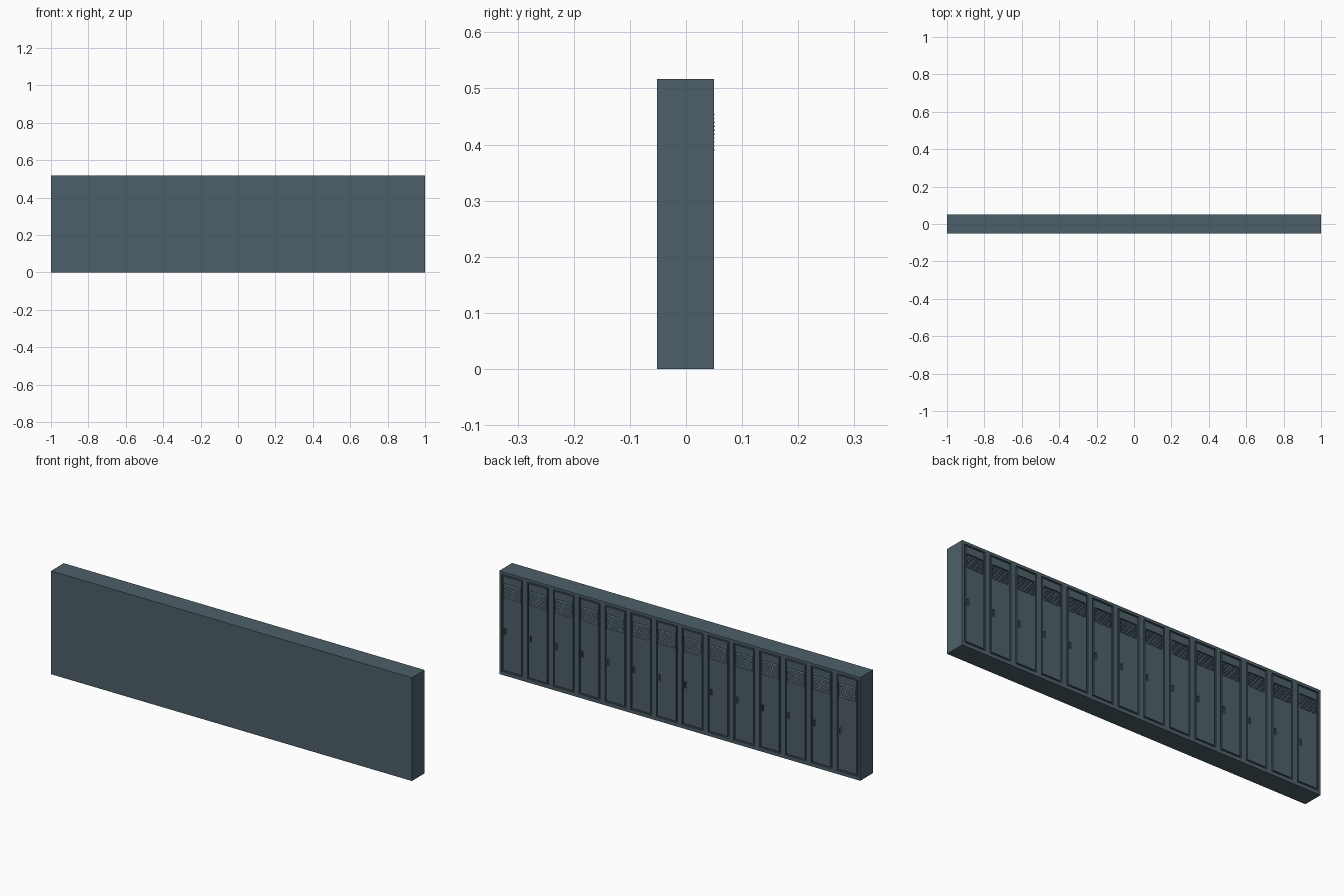
import bpy, bmesh

if "Cube" in bpy.data.objects:
    bpy.data.objects.remove(bpy.data.objects["Cube"])

N = 14
PITCH = 2 / N
H = 0.517
BACK, BED, FACE, LIP = -0.052, 0.043, 0.0495, 0.052

paint = bpy.data.materials.new("slate_paint")
paint.diffuse_color = (0.075, 0.118, 0.143, 1)
paint.use_nodes = True
paint.node_tree.nodes["Principled BSDF"].inputs["Base Color"].default_value = paint.diffuse_color


def finish(name, bm):
    bmesh.ops.recalc_face_normals(bm, faces=bm.faces)
    me = bpy.data.meshes.new(name)
    bm.to_mesh(me)
    bm.free()
    ob = bpy.data.objects.new(name, me)
    me.materials.append(paint)
    bpy.context.collection.objects.link(ob)
    return ob


def plate(name, outer, holes, y0, y1):
    """Upright plate with rectangular holes; rectangles are (x0, x1, z0, z1)."""
    rects = [outer] + holes
    xs = sorted({x for r in rects for x in r[:2]})
    zs = sorted({z for r in rects for z in r[2:]})
    bm = bmesh.new()
    v = [[bm.verts.new((x, y0, z)) for z in zs] for x in xs]
    for i in range(len(xs) - 1):
        for j in range(len(zs) - 1):
            cx, cz = (xs[i] + xs[i + 1]) / 2, (zs[j] + zs[j + 1]) / 2
            if not any(a < cx < b and c < cz < d for a, b, c, d in holes):
                bm.faces.new((v[i][j], v[i + 1][j], v[i + 1][j + 1], v[i][j + 1]))
    ext = bmesh.ops.extrude_face_region(bm, geom=bm.faces[:], use_keep_orig=True)
    moved = [g for g in ext["geom"] if isinstance(g, bmesh.types.BMVert)]
    bmesh.ops.translate(bm, verts=moved, vec=(0, y1 - y0, 0))
    return finish(name, bm)


def repeat(ob, count, offset):
    m = ob.modifiers.new("repeat", 'ARRAY')
    m.count = count
    m.use_relative_offset = False
    m.use_constant_offset = True
    m.constant_offset_displace = offset


# Cabinet body behind the doors
plate("cabinet_body", (-1, 1, 0, H), [], BACK, BED)

# Front frame with one opening per locker
centres = [-1 + PITCH * (i + 0.5) for i in range(N)]
plate("front_frame", (-1, 1, 0, H),
      [(c - 0.058, c + 0.058, 0.018, 0.503) for c in centres], BED, FACE)

# Doors, each with a vent opening and a latch recess
c = centres[0]
vent = (c - 0.045, c + 0.045, 0.390, 0.460)
latch = (c + 0.035, c + 0.044, 0.205, 0.237)
door = plate("locker_doors", (c - 0.051, c + 0.051, 0.025, 0.496),
             [vent, latch], BED, FACE)
repeat(door, N, (PITCH, 0, 0))

# Slanted louvre slats: sloped top face, open shadow below
step = 0.007
profile = [(BED + 0.001, 0.460), (LIP, 0.4532), (LIP, 0.4520), (BED + 0.001, 0.4585)]
bm = bmesh.new()
ends = [[bm.verts.new((x, y, z)) for y, z in profile] for x in vent[:2]]
bm.faces.new(ends[0])
bm.faces.new(ends[1])
for k in range(4):
    n = (k + 1) % 4
    bm.faces.new((ends[0][k], ends[0][n], ends[1][n], ends[1][k]))
slats = finish("vent_slats", bm)
repeat(slats, 10, (0, 0, -step))
repeat(slats, N, (PITCH, 0, 0))
